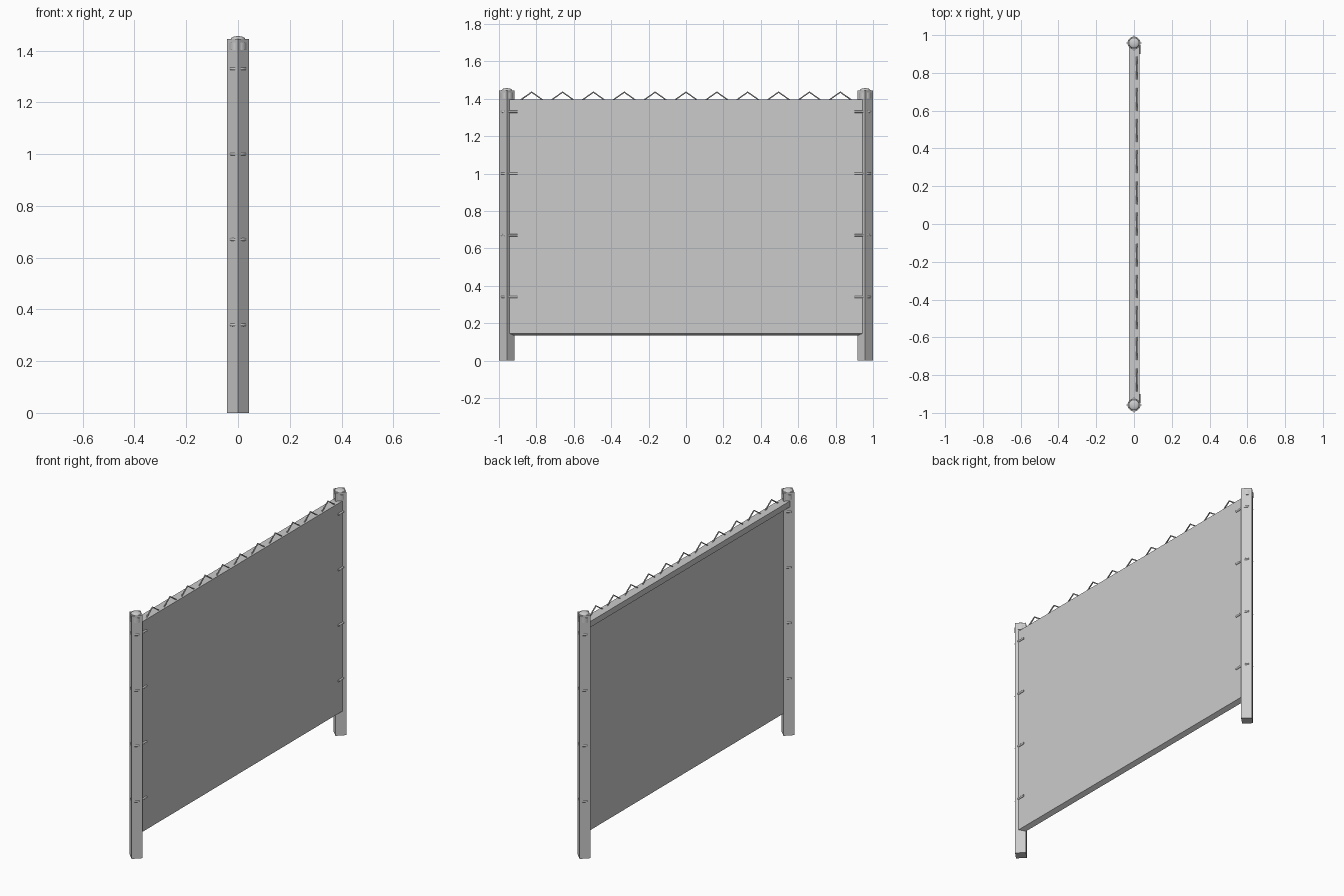
import bpy, math

if "Cube" in bpy.data.objects:
    bpy.data.objects.remove(bpy.data.objects["Cube"])

POST_Y, POST_R, POST_H = 0.958, 0.042, 1.445


def smooth(o, angle=35):
    bpy.ops.object.select_all(action='DESELECT')
    o.select_set(True)
    bpy.context.view_layer.objects.active = o
    bpy.ops.object.shade_smooth_by_angle(angle=math.radians(angle))


def cyl(name, r, z0, z1, x, y, n, rot=0):
    bpy.ops.mesh.primitive_cylinder_add(vertices=n, radius=r, depth=z1 - z0,
                                        location=(x, y, (z0 + z1) / 2), rotation=(0, 0, rot))
    o = bpy.context.object
    o.name = name
    return o


def wire(name, pts, r):
    c = bpy.data.curves.new(name, 'CURVE')
    c.dimensions = '3D'
    c.bevel_depth = r
    c.bevel_resolution = 2
    c.use_fill_caps = True
    s = c.splines.new('POLY')
    s.points.add(len(pts) - 1)
    for p, co in zip(s.points, pts):
        p.co = (*co, 1)
    o = bpy.data.objects.new(name, c)
    bpy.context.collection.objects.link(o)
    return o


def extrude_y(name, profile, half):
    n = len(profile)
    verts = [(x, y, z) for y in (-half, half) for x, z in profile]
    faces = [[i, (i + 1) % n, (i + 1) % n + n, i + n] for i in range(n)]
    faces += [list(range(n))[::-1], list(range(n, 2 * n))]
    me = bpy.data.meshes.new(name)
    me.from_pydata(verts, [], faces)
    o = bpy.data.objects.new(name, me)
    bpy.context.collection.objects.link(o)
    bpy.context.view_layer.objects.active = o
    o.select_set(True)
    bpy.ops.object.mode_set(mode='EDIT')
    bpy.ops.mesh.select_all(action='SELECT')
    bpy.ops.mesh.normals_make_consistent(inside=False)
    bpy.ops.object.mode_set(mode='OBJECT')
    o.select_set(False)
    return o


# panel with a lip along the top and a slanted lower edge
extrude_y("fence_panel", [(0.028, 0.145), (0.0, 0.133), (0.0, 1.36),
                          (-0.026, 1.36), (-0.026, 1.395), (0.028, 1.395)], 0.945)

# zigzag wire, peaks showing above the panel
zig = []
for k in range(-11, 12):
    zig.append((0.015, k * 0.0825, 1.377 if k % 2 else 1.435))
wire("zigzag_wire", zig, 0.004)

for side, s in (("left", -1), ("right", 1)):
    y = s * POST_Y
    # square post turned on its corner
    cyl(f"{side}_post", POST_R, 0, POST_H, 0, y, 4)
    # round collar and domed cap
    smooth(cyl(f"{side}_collar", 0.034, 1.402, 1.432, 0, y, 32))
    bpy.ops.mesh.primitive_uv_sphere_add(segments=24, ring_count=12, radius=0.028,
                                         location=(0, y, POST_H))
    cap = bpy.context.object
    cap.name = f"{side}_cap"
    cap.scale.z = 0.4
    smooth(cap, 60)
    # ties: a ring round the post and a strap on the panel
    for i in range(4):
        z = 0.34 + 0.33 * i
        bpy.ops.mesh.primitive_torus_add(major_segments=32, minor_segments=8, major_radius=0.028,
                                         minor_radius=0.006, location=(0, y, z))
        ring = bpy.context.object
        ring.name = f"{side}_tie_ring_{i}"
        smooth(ring, 60)
        wire(f"{side}_tie_strap_{i}", [(0.028, s * 0.947, z), (0.028, s * 0.9, z)], 0.006)
